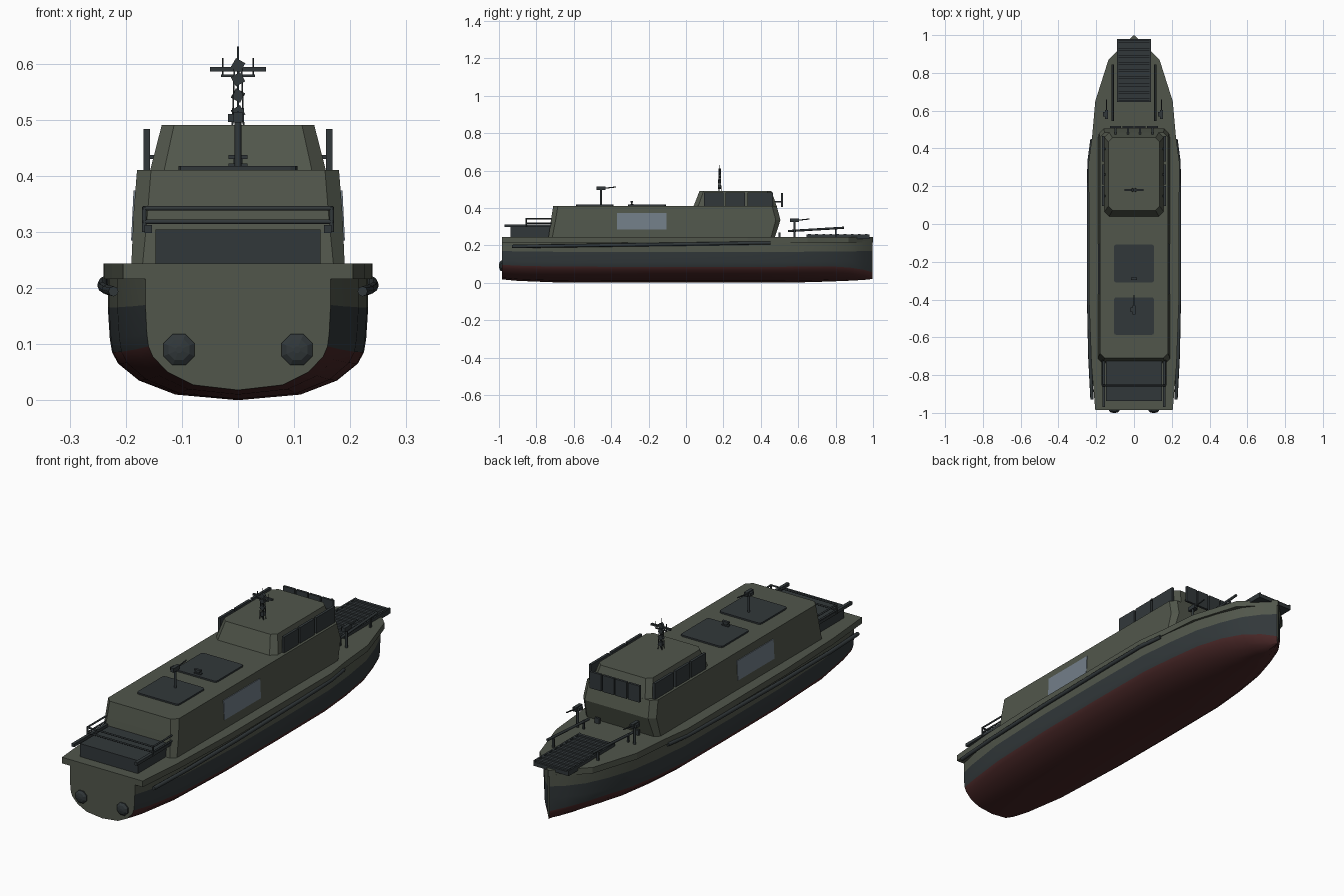
import bpy, bmesh, math
from mathutils import Vector, Matrix

if "Cube" in bpy.data.objects:
    bpy.data.objects.remove(bpy.data.objects["Cube"])


def mat(name, rgb):
    m = bpy.data.materials.new(name)
    m.diffuse_color = (*rgb, 1)
    m.use_nodes = True
    m.node_tree.nodes["Principled BSDF"].inputs["Base Color"].default_value = m.diffuse_color
    return m


GREEN = mat("olive_green", (0.083, 0.094, 0.071))
DARK = mat("dark_slate", (0.031, 0.039, 0.042))
RED = mat("antifouling_red", (0.062, 0.019, 0.019))
GLASS = mat("blue_grey_glass", (0.17, 0.21, 0.25))


def finish(name, bm, mats):
    bmesh.ops.recalc_face_normals(bm, faces=bm.faces)
    me = bpy.data.meshes.new(name)
    bm.to_mesh(me)
    bm.free()
    for m in mats:
        me.materials.append(m)
    ob = bpy.data.objects.new(name, me)
    bpy.context.collection.objects.link(ob)
    return ob


def loft(name, rings, mats, rule=None):
    """Skin closed rings of equal point count and cap both ends."""
    bm = bmesh.new()
    vs = [[bm.verts.new(p) for p in r] for r in rings]
    n = len(rings[0])
    for a, b in zip(vs, vs[1:]):
        for j in range(n):
            f = bm.faces.new((a[j], a[(j + 1) % n], b[(j + 1) % n], b[j]))
            if rule:
                f.material_index = rule(j)
    bm.faces.new(vs[0])
    bm.faces.new(vs[-1])
    return finish(name, bm, mats)


def box(name, lo, hi, m=DARK, rot=None, bevel=0):
    """Box between two corners, optionally turned about its centre."""
    lo, hi = Vector(lo), Vector(hi)
    bm = bmesh.new()
    bmesh.ops.create_cube(bm, size=1)
    bmesh.ops.scale(bm, vec=hi - lo, verts=bm.verts)
    if bevel:
        es = [e for e in bm.edges if abs((e.verts[0].co - e.verts[1].co).z) > 1e-5]
        bmesh.ops.bevel(bm, geom=es, offset=bevel, segments=2, profile=0.5, affect='EDGES')
    if rot:
        bmesh.ops.rotate(bm, matrix=Matrix.Rotation(rot[0], 3, rot[1]), verts=bm.verts)
    bmesh.ops.translate(bm, vec=(lo + hi) / 2, verts=bm.verts)
    return finish(name, bm, [m])


def tube(name, pts, r, m=DARK, sides=8):
    """Polyline tube made from a bevelled curve, turned into a mesh."""
    cu = bpy.data.curves.new(name, 'CURVE')
    cu.dimensions = '3D'
    cu.bevel_depth = r
    cu.bevel_resolution = max(0, sides // 2 - 2)
    cu.use_fill_caps = True
    s = cu.splines.new('POLY')
    s.points.add(len(pts) - 1)
    for p, c in zip(s.points, pts):
        p.co = (*c, 1)
    tmp = bpy.data.objects.new(name, cu)
    me = bpy.data.meshes.new_from_object(tmp)
    me.name = name
    bpy.data.objects.remove(tmp)
    me.materials.clear()
    me.materials.append(m)
    ob = bpy.data.objects.new(name, me)
    bpy.context.collection.objects.link(ob)
    return ob


def cham(hx, y0, y1, z, c):
    """Chamfered rectangle ring at height z."""
    return [(hx - c, y0, z), (hx, y0 + c, z), (hx, y1 - c, z), (hx - c, y1, z),
            (c - hx, y1, z), (-hx, y1 - c, z), (-hx, y0 + c, z), (c - hx, y0, z)]


# Hull: y, half width, keel height, waterline height, bow sharpening
stations = [(-0.985, .165, .018, .085, 1), (-0.9, .185, .01, .085, 1), (-0.7, .215, .002, .085, 1),
            (-0.35, .23, 0, .085, 1), (0.0, .232, 0, .085, 1), (0.33, .23, 0, .085, 1),
            (0.5, .214, 0, .085, 1.05), (0.66, .19, .003, .085, 1.12), (0.78, .152, .007, .083, 1.2),
            (0.88, .108, .011, .073, 1.3), (0.95, .055, .015, .058, 1.4), (0.997, .004, .02, .04, 1.4)]
section = [(.48, .01), (.76, .035), (.92, .065), (.967, .085), (.985, .11), (1, .165), (1, .222)]
rings = []
for y, w, k, wl, e in stations:
    side = []
    for f, z in section:
        z = z * wl / .085 if z <= .085 else z
        side.append((w * f ** e, k + z * (1 - k / .222)))
    rings.append([(x, y, z) for x, z in reversed(side)] + [(0, y, k)] + [(-x, y, z) for x, z in side])
# edge order: green topside, dark band, red bottom, then mirrored
hull = loft("hull", rings, [GREEN, DARK, RED],
            lambda j: 0 if j in (0, 13, 14) else 1 if j in (1, 2, 11, 12) else 2)
bpy.context.view_layer.objects.active = hull
hull.select_set(True)
bpy.ops.object.shade_smooth_by_angle(angle=math.radians(25))
hull.select_set(False)

# Deck slab overhanging the hull
edge = [(.205, -.985), (.225, -.75), (.238, -.4), (.24, .33), (.222, .46), (.205, .65), (.135, .87), (.012, .99)]
outline = edge + [(0, 1.0)] + [(-x, y) for x, y in reversed(edge)]
loft("deck", [[(x, y, z) for x, y in outline] for z in (.216, .244)], [GREEN])

# Cabin and bridge
loft("cabin", [cham(.19, -.735, .475, .243, .02), cham(.186, -.722, .505, .335, .025),
               cham(.18, -.71, .485, .41, .025)], [GREEN])
loft("bridge", [cham(.157, .04, .485, .408, .025), cham(.136, .072, .457, .49, .022)], [GREEN])

for s in (-1, 1):
    tag = "right" if s > 0 else "left"
    # Cabin side window, thin plate following the wall slope
    loft("cabin_window_" + tag,
         [[(s * (x + o), y, z) for y, z, x in ((-.37, .285, .1875), (-.105, .285, .1875),
                                               (-.105, .374, .1832), (-.37, .374, .1832))]
          for o in (-.002, .003)], [GLASS])
    # Upright plates along the bridge sides
    for i, (a, b) in enumerate(((.095, .2), (.21, .315), (.33, .465))):
        box(f"bridge_side_plate_{tag}_{i}", (s * .1625 - .006, a, .41), (s * .1625 + .006, b, .483))
        box(f"plate_bracket_{tag}_{i}", (s * .15 - .012, (a + b) / 2 - .005, .43),
            (s * .15 + .012, (a + b) / 2 + .005, .437))
    # Rub rail
    tube("rub_rail_" + tag, [(s * x, y, z) for x, y, z in
         ((.222, -.93, .194), (.234, -.7, .197), (.241, -.35, .202), (.241, .1, .208),
          (.238, .33, .212), (.222, .45, .213))], .009)
    # Transom jet domes
    loft("jet_outlet_" + tag,
         [[(s * .105 + r * math.cos(math.pi * (i + .5) / 4), y, .09 + r * math.sin(math.pi * (i + .5) / 4))
           for i in range(8)] for r, y in ((.03, -.975), (.03, -.99), (.02, -.997), (.006, -1.0))], [DARK])
    # Boat-hook poles lying over the foredeck with supports
    tube("deck_pole_" + tag, [(s * .113, .545, .276), (s * .113, .845, .294)], .006)
    for y in (.58, .8):
        box("pole_support_" + tag, (s * .113 - .004, y - .004, .243), (s * .113 + .004, y + .004, .284))
    # Stern side bar and looped guard rail
    box("stern_side_bar_" + tag, (s * .16 - .007, -.97, .298), (s * .16 + .007, -.72, .312))
    for z in (.318, .342):
        tube("stern_rail_return_" + tag, [(s * .167, -.72, z), (s * .167, -.855, z)], .004)
    tube("stern_rail_post_" + tag, [(s * .167, -.855, .3), (s * .167, -.855, .344)], .004)

# Bridge front plates
for i in range(4):
    x = -.0975 + i * .065
    box(f"bridge_front_plate_{i}", (x - .029, .508, .405), (x + .029, .519, .481))
    box(f"front_bracket_{i}", (x - .005, .465, .43), (x + .005, .51, .437))

# Stern locker and cross rails
box("stern_locker", (-.147, -.937, .243), (.147, -.725, .304))
for z in (.318, .342):
    tube("stern_cross_rail", [(-.169, -.855, z), (.169, -.855, z)], .004)

# Roof hatches and fitting
for i, (a, b) in enumerate(((-.587, -.388), (-.31, -.108))):
    box(f"roof_hatch_{i}", (-.106, a, .408), (.106, b, .417), bevel=.012)
box("hatch_fitting_base", (-.017, -.296, .415), (.017, -.282, .422))
box("hatch_fitting_stem", (-.008, -.293, .42), (.008, -.285, .43))
box("hatch_fitting_top", (-.017, -.296, .43), (.017, -.284, .437))


# Pedestal guns pointing to the bow
def gun(name, x, y, z0, z1):
    tube(name + "_post", [(x, y, z0), (x, y, z1)], .006)
    box(name + "_body", (x - .008, y - .023, z1 - .003), (x + .008, y + .024, z1 + .016))
    box(name + "_ammo_box", (x - .018, y - .012, z1 - .002), (x - .008, y + .012, z1 + .012))
    tube(name + "_barrel", [(x, y + .02, z1 + .007), (x, y + .08, z1 + .014)], .003)


gun("roof_gun", 0, -.455, .415, .498)
for s, t in ((-1, "left"), (1, "right")):
    gun("bow_gun_" + t, s * .145, .58, .243, .327)
    box("bow_cleat_" + t, (s * .1 - .012, .495, .243), (s * .1 + .012, .505, .268))

# Bow ramp with cross slats
box("bow_ramp", (-.09, .645, .234), (.09, .98, .252))
for i in range(9):
    y = .66 + i * .038
    box(f"ramp_slat_{i}", (-.085, y - .007, .25), (.085, y + .007, .26))
for s in (-1, 1):
    box("ramp_side", (s * .086 - .004, .645, .25), (s * .086 + .004, .98, .258))

# Lattice mast with sensors, crossbars and whips
Y = .18
for x in (-.01, .01):
    for y in (-.008, .008):
        tube("mast_leg", [(x, Y + y, .488), (x * .6, Y + y * .6, .6)], .0018, sides=4)
tube("mast_core", [(0, Y, .488), (0, Y, .63)], .002, sides=6)
for i, z in enumerate((.513, .543, .572, .597)):
    box(f"mast_sensor_{i}", (-.0095, Y - .007, z - .0095), (.0095, Y + .007, z + .0095),
        rot=(math.radians(30 if i % 2 else 60), 'Y'))
box("mast_crossbar", (-.05, Y - .005, .586), (.05, Y + .005, .594))
box("mast_lower_bar", (-.03, Y - .003, .576), (.03, Y + .003, .58))
for x in (-.027, .027):
    tube("mast_whip", [(x, Y, .576), (x, Y, .61)], .0016, sides=4)
